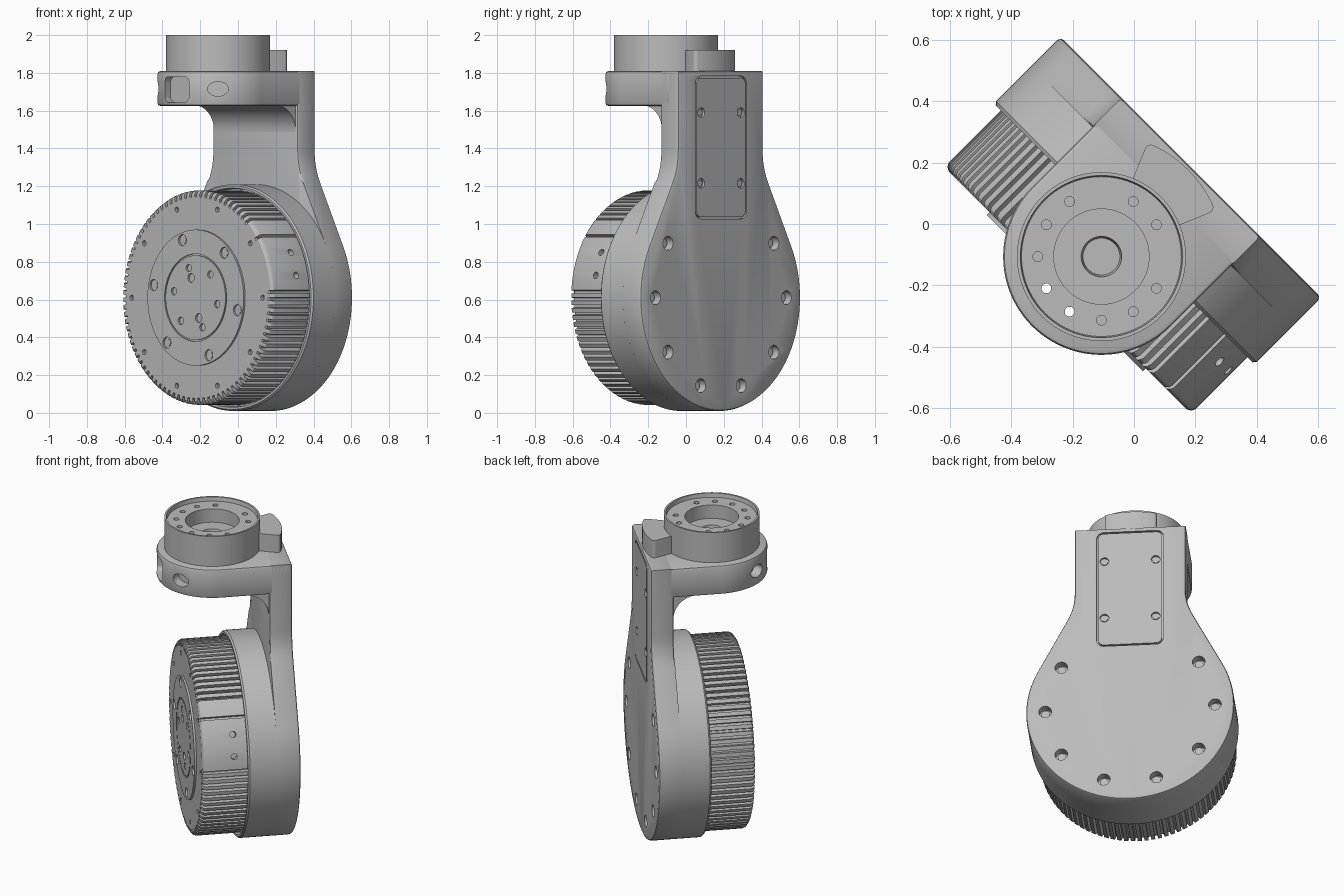
import bpy, bmesh
from math import sin, cos, acos, atan2, hypot, radians, pi
from mathutils import Matrix, Vector

if "Cube" in bpy.data.objects:
    bpy.data.objects.remove(bpy.data.objects["Cube"], do_unlink=True)

grey = bpy.data.materials.new("machined_grey")
grey.use_nodes = True
grey.diffuse_color = (0.5, 0.5, 0.5, 1)
grey.node_tree.nodes["Principled BSDF"].inputs["Base Color"].default_value = (0.5, 0.5, 0.5, 1)

# Mappings from profile space (a, b, height) to model space
FRONT = lambda a, b, h: (a, h, b)
TOP = lambda a, b, h: (a, b, h)
SIDE = lambda a, b, h: (h, a, b)
AXIS_Z = 0.61      # motor axis height
RING_Y = -0.15     # centre of the upper joint
RADIUS = 0.6
parts = []


def add(name, bm):
    mesh = bpy.data.meshes.new(name)
    bmesh.ops.recalc_face_normals(bm, faces=bm.faces)
    bm.to_mesh(mesh)
    bm.free()
    mesh.materials.append(grey)
    obj = bpy.data.objects.new(name, mesh)
    bpy.context.collection.objects.link(obj)
    parts.append(obj)
    return obj


def loft(name, rings, mapping, bevel=None, size=0.015, segments=2):
    """Skin closed rings of points, cap both ends, bevel edges picked by a rule."""
    bm = bmesh.new()
    rows = [[bm.verts.new(mapping(*p)) for p in ring] for ring in rings]
    n = len(rows[0])
    for lo, hi in zip(rows, rows[1:]):
        for i in range(n):
            j = (i + 1) % n
            bm.faces.new((lo[i], lo[j], hi[j], hi[i]))
    bm.faces.new(rows[0])
    bm.faces.new(rows[-1])
    bmesh.ops.recalc_face_normals(bm, faces=bm.faces)
    if bevel:
        edges = [e for e in bm.edges if bevel(*[v.co for v in e.verts])]
        bmesh.ops.bevel(bm, geom=edges, offset=size, segments=segments, profile=0.5, affect='EDGES')
    return add(name, bm)


def prism(name, outline, h0, h1, mapping, **kw):
    return loft(name, [[(a, b, h) for a, b in outline] for h in (h0, h1)], mapping, **kw)


def arc(ca, cb, r, start, end, n):
    return [(ca + r * cos(radians(start + (end - start) * i / n)),
             cb + r * sin(radians(start + (end - start) * i / n))) for i in range(n + 1)]


def lathe(name, profile, ca, cb, mapping, n=96):
    return loft(name, [[(a, b, h) for a, b in arc(ca, cb, r, 0, 360, n)[:-1]]
                       for r, h in profile], mapping)


def rounded_rect(ca, cb, w, h, r):
    pts = []
    for sx, sy, start in ((1, 1, 0), (-1, 1, 90), (-1, -1, 180), (1, -1, 270)):
        pts += arc(ca + sx * (w / 2 - r), cb + sy * (h / 2 - r), r, start, start + 90, 5)
    return pts


def cut(target, cutter):
    """Subtract the cutter, bake the result and discard the cutter."""
    mod = target.modifiers.new("cut", 'BOOLEAN')
    mod.object, mod.solver, mod.operation = cutter, 'EXACT', 'DIFFERENCE'
    cutter.hide_render = True
    graph = bpy.context.evaluated_depsgraph_get()
    mesh = bpy.data.meshes.new_from_object(target.evaluated_get(graph))
    target.modifiers.clear()
    target.data = mesh
    parts.remove(cutter)
    bpy.data.objects.remove(cutter, do_unlink=True)


def pins(name, spots, scale=1.0, oval=1.0):
    """Cylinders centred on each spot: (position, direction, radius, half depth)."""
    bm = bmesh.new()
    for pos, axis, r, depth in spots:
        turn = Vector(axis).to_track_quat('Z', 'Y').to_matrix().to_4x4()
        bmesh.ops.create_cone(bm, cap_ends=True, segments=20, radius1=r * scale, radius2=r * scale,
                              depth=2 * depth,
                              matrix=Matrix.Translation(pos) @ Matrix.Diagonal((1, 1, oval, 1)) @ turn)
    return add(name, bm)


def drill(target, spots):
    cut(target, pins("drill_cutter", spots))


def face_spots(r_circle, angles, y, r, depth):
    return [((r_circle * cos(radians(t)), y, AXIS_Z + r_circle * sin(radians(t))), (0, 1, 0), r, depth)
            for t in angles]


# Back plate: circle joined by tangents to a straight neck
half, top, neck = 0.32, 1.81, 1.30
rise = neck - AXIS_Z
tangent = atan2(rise, half) - acos(RADIUS / hypot(half, rise))
tdeg = tangent * 180 / pi
outline = arc(0, AXIS_Z, RADIUS, 180 - tdeg, 360 + tdeg, 80)
bend = []
for i in range(7):
    t = i / 6
    lo, hi = 0.09 * (1 - t) ** 2, 0.09 * t ** 2
    bend.append((half + lo * sin(tangent), neck - lo * cos(tangent) + hi))
outline += bend + [(half, top), (-half, top)] + [(-a, b) for a, b in reversed(bend)]
plate = prism("back_plate", outline, 0.127, 0.262, FRONT,
              bevel=lambda p, q: abs(p.y - q.y) < 1e-4 and (p.y > 0.2 or (min(p.z, q.z) > 1.2 and max(p.z, q.z) < 1.82)))

# Recess, cover and screws on the back
cut(plate, prism("cover_cutter", rounded_rect(0, 1.405, 0.385, 0.755, 0.04), 0.247, 0.3, FRONT))
cover = prism("back_cover", rounded_rect(0, 1.405, 0.367, 0.737, 0.033), 0.24, 0.262, FRONT)
cover_spots = [((x, 0.262, z), (0, 1, 0), 0.026, 0.015) for x in (-0.148, 0.148) for z in (1.215, 1.59)]
drill(cover, cover_spots)
pins("cover_screws", [((p[0], 0.245, p[2]), d, r, 0.008) for p, d, r, _ in cover_spots], 0.7)
back_angles = [36 * k for k in range(10) if k not in (2, 3)]
drill(plate, face_spots(0.49, back_angles, 0.262, 0.037, 0.05))
pins("back_screws", face_spots(0.49, back_angles, 0.215, 0.037, 0.015), 0.65)

# Round housing around the motor
lathe("housing", [(RADIUS, 0.127), (RADIUS, -0.035), (0.592, -0.045), (0.58, -0.045), (0.575, -0.015)],
      0, AXIS_Z, FRONT, 120)

# Motor body with cooling slots, plain around the side screws
fins = 90


def fin_ring(ridge, floor, h):
    step, pts = 360 / fins, []
    for k in range(fins):
        a = k * step
        plain = 5 < a + 2 < 31 or 35 < a + 2 < 43
        for frac, r in ((0, ridge), (0.58, ridge), (0.62, floor), (0.96, floor)):
            t = radians(a + frac * step)
            r = ridge if plain else r
            pts.append((r * cos(t), AXIS_Z + r * sin(t), h))
    return pts


motor = loft("motor_body", [fin_ring(0.568, 0.54, 0.0), fin_ring(0.568, 0.54, -0.285),
                            fin_ring(0.562, 0.54, -0.297), fin_ring(0.548, 0.532, -0.306),
                            fin_ring(0.525, 0.525, -0.306)], FRONT)
drill(motor, face_spots(0.49, range(0, 360, 36), -0.306, 0.014, 0.02) +
      [((0.565 * cos(t), -0.12, AXIS_Z + 0.565 * sin(t)), (cos(t), 0, sin(t)), 0.018, 0.03)
       for t in (radians(12), radians(25))])

# Output disc on the motor front
disc = lathe("output_disc", [(0.36, -0.28), (0.36, -0.318), (0.232, -0.318), (0.232, -0.31),
                             (0.224, -0.31), (0.224, -0.318)], 0, AXIS_Z, FRONT)
six = range(48, 408, 60)
drill(disc, face_spots(0.32, six, -0.318, 0.03, 0.02) + face_spots(0.165, six, -0.318, 0.02, 0.02)
      + face_spots(0.11, (108, 282), -0.318, 0.024, 0.02))
pins("disc_screws", face_spots(0.32, six, -0.3, 0.03, 0.008), 0.6)

# Top flange with a front socket, two oval ports and through holes
flange = prism("top_flange", arc(0, RING_Y, half, 180, 360, 48) + [(half, 0.24), (-half, 0.24)],
               1.625, top, TOP, bevel=lambda p, q: abs(p.z - q.z) < 1e-4 and min(p.y, q.y) < 0.2)
cut(flange, prism("socket_cutter", rounded_rect(0, 1.712, 0.18, 0.135, 0.03), -0.6, -0.415, FRONT))
ports = [((s * half * sin(pi / 4), RING_Y - half * cos(pi / 4), 1.715), (s, -1, 0), 0.055, 0.06) for s in (-1, 1)]
cut(flange, pins("port_cutter", ports, oval=0.7))

# Concave web between neck and flange
web = arc(0.127 - 0.14, 1.627 - 0.14, 0.14, 0, 90, 12) + [(-0.013, 1.65), (0.15, 1.65), (0.15, 1.487)]
prism("neck_fillet", web, -0.305, 0.305, SIDE)

# Upper joint ring with bolt circle and centre bore
ring = lathe("joint_ring", [(0.275, 1.80), (0.275, 2.0), (0.264, 2.0), (0.26, 1.975), (0.155, 1.975),
                            (0.155, 1.89), (0.066, 1.89), (0.06, 1.85)], 0, RING_Y, TOP)


def ring_spots(angles, z, depth):
    return [((0.207 * cos(radians(t)), RING_Y + 0.207 * sin(radians(t)), z), (0, 0, 1), 0.016, depth)
            for t in angles]


through = (255, 285)
drill(ring, ring_spots([t for t in range(15, 375, 30) if t not in (45, 135) + through], 1.975, 0.05)
      + ring_spots(through, 1.9, 0.3))
drill(flange, ring_spots(through, 1.7, 0.3))

# Stop tab behind the ring
prism("stop_tab", arc(0, RING_Y, 0.25, 113, 67, 8) + arc(0, RING_Y, 0.4, 67, 113, 16), 1.80, 1.92, TOP,
      bevel=lambda p, q: abs(p.z - q.z) > 0.05 and hypot(p.x, p.y - RING_Y) > 0.39 and abs(p.x) > 0.15,
      size=0.02, segments=4)

# Turn the whole assembly and shade it
for obj in parts:
    obj.data.transform(Matrix.Rotation(radians(-45), 4, 'Z'))
    obj.data.shade_smooth()
    obj.data.set_sharp_from_angle(angle=radians(30))
